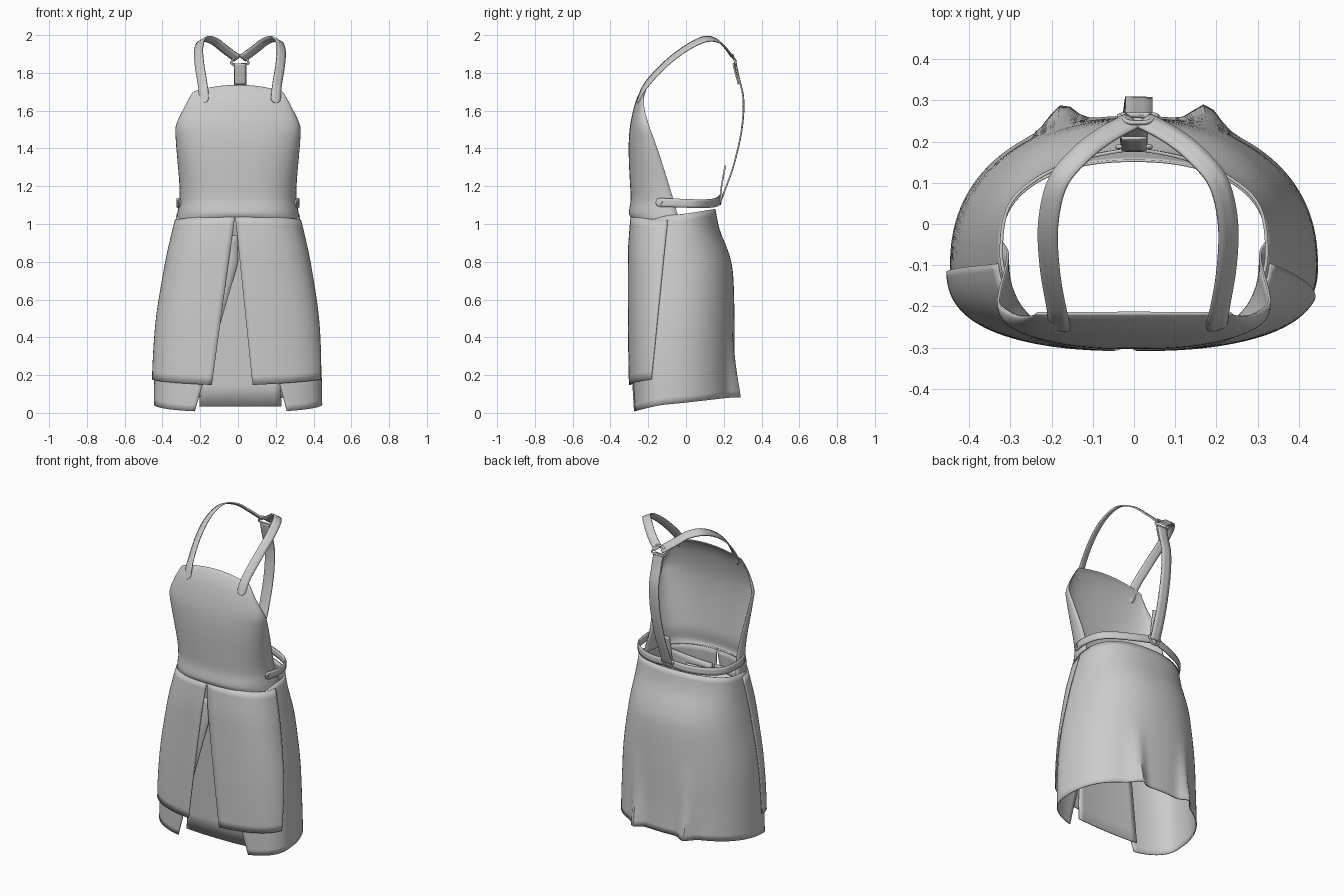
import bpy, math
from mathutils import Vector as V
from mathutils import geometry

if "Cube" in bpy.data.objects:
    bpy.data.objects.remove(bpy.data.objects["Cube"])

N_FRONT, N_BACK = 2.65, 2.22  # roundness of the body cross-section


def lerp(a, b, t):
    return a + (b - a) * t


def finish(ob, angle=40):
    bpy.ops.object.select_all(action='DESELECT')
    ob.select_set(True)
    bpy.context.view_layer.objects.active = ob
    bpy.ops.object.shade_smooth_by_angle(angle=math.radians(angle))


def sheet(name, rows, thick=0.006):
    """Thin cloth sheet from equal-length rows of points."""
    n = len(rows[0])
    faces = [(j * n + i, j * n + i + 1, (j + 1) * n + i + 1, (j + 1) * n + i)
             for j in range(len(rows) - 1) for i in range(n - 1)]
    me = bpy.data.meshes.new(name)
    me.from_pydata([tuple(p) for r in rows for p in r], [], faces)
    ob = bpy.data.objects.new(name, me)
    bpy.context.collection.objects.link(ob)
    finish(ob)
    m = ob.modifiers.new("thickness", 'SOLIDIFY')
    m.thickness, m.offset = thick, 0
    return ob


def spline(pts, steps=6):
    """Catmull-Rom through points of any dimension."""
    P = [V(p) for p in pts]
    P = [2 * P[0] - P[1]] + P + [2 * P[-1] - P[-2]]
    out = []
    for k in range(1, len(P) - 2):
        a, b, c, d = P[k - 1:k + 3]
        for s in range(steps):
            t = s / steps
            out.append(0.5 * (2 * b + (c - a) * t + (2 * a - 5 * b + 4 * c - d) * t * t
                              + (3 * b - a - 3 * c + d) * t ** 3))
    return out + [P[-2]]


def ribbon(name, pts, width, center, round_start=False, flat=False):
    """Strap along a path, facing away from a centre point."""
    path = spline(pts)
    rows = []
    if round_start:
        d = path[1] - path[0]
        path = [path[0] + d.normalized() * width * f for f in (0, .04, .15, .3, .5)] + \
               [p for p in path[1:] if (p - path[0]).length > width * .55]
    for i, p in enumerate(path):
        tan = (path[min(i + 1, len(path) - 1)] - path[max(i - 1, 0)]).normalized()
        nor = p - V(center)
        if flat:
            nor.z = 0
        side = tan.cross(nor).normalized()
        w = width / 2
        if round_start:
            r = min((p - path[0]).length / w, 1)
            w *= max(.1, math.sqrt(1 - (1 - r) ** 2))
        rows.append([p + side * w * k for k in (-1, -.33, .33, 1)])
    return sheet(name, rows, 0.008)


# Body cross-sections: z, half width, back y, front y, widest y
PROFILE = spline([(0, .444, .262, -.285, -.10), (.25, .438, .255, -.29, -.10),
                  (.5, .42, .254, -.293, -.09), (.75, .38, .245, -.293, -.08),
                  (.87, .357, .215, -.292, -.07), (.96, .34, .178, -.289, -.055),
                  (1.05, .322, .158, -.284, -.04), (1.12, .318, .148, -.284, -.04)], 5)


def section(z):
    for a, b in zip(PROFILE, PROFILE[1:]):
        if z <= b[0]:
            t = max(0, (z - a[0]) / (b[0] - a[0]))
            return [lerp(p, q, t) for p, q in zip(a[1:], b[1:])]
    return list(PROFILE[-1][1:])


def body(th, z, off=0):
    rx, yb, yf, yc = section(z)
    c, s = math.cos(th), math.sin(th)
    n, d = (N_BACK, yb - yc) if s > 0 else (N_FRONT, yc - yf)
    x = math.copysign(abs(c) ** (2 / n), c) * (rx + off)
    y = yc + math.copysign(abs(s) ** (2 / n), s) * (d + off)
    if s > 0:  # fabric folds near the back hem
        y += .06 * math.exp(-((abs(x) - .175) / .04) ** 2) * max(0, 1 - z / .55) ** 1.3
    return V((x, y, z))


def front_angle(x, z):
    return -math.acos(math.copysign(abs(x / section(z)[0]) ** (N_FRONT / 2), x))


# Wrap-around underskirt, open at the front, waist dipping at the front
rows = []
for j in range(29):
    v = j / 28
    zf = lerp(.005, .94, v)
    a0 = front_angle(max(.26 - .27 * zf, .02), zf)
    a1 = front_angle(min(-.23 + .29 * zf, 0), zf) + 2 * math.pi
    row = []
    for i in range(97):
        th = lerp(a0, a1, i / 96)
        w = (1 - math.sin(th)) / 2
        top = lerp(1.08, 1.02, w) - .08 * max(0, -math.sin(th)) ** 2
        row.append(body(th, lerp(lerp(.085, .005, w), top, v)))
    rows.append(row)
sheet("underskirt", rows)

# Inner front panel seen between the flaps
sheet("inner_front_panel",
      [[(.013 + u * lerp(.218, .17, v), lerp(-.23, -.272, v) + .01 * u * u, lerp(.035, .91, v))
        for u in [i / 6 - 1 for i in range(13)]] for v in [k / 8 for k in range(9)]])

# Two split front panels
for name, sgn, spread, y_end in (("left", -1, -.12, -.115), ("right", 1, .09, -.178)):
    rows = []
    for j in range(21):
        t = j / 20
        z0, z1 = lerp(1.045, .148, t), lerp(1.02, .178, t)
        a0 = front_angle(-.015 + spread * t, z0)
        rx, yb, yf, yc = section(z1)
        s = -(abs(lerp(-.095, y_end, t) - yc) / (yc - yf)) ** (N_FRONT / 2)
        a1 = math.asin(s) if sgn > 0 else -math.pi - math.asin(s)
        off = lerp(.006, .012, min(1, t * 5))
        rows.append([body(lerp(a0, a1, i / 28), lerp(z0, z1, i / 28), off) for i in range(29)])
    sheet(name + "_front_panel", rows)

# Bib: edge x, edge y, edge z, centre y, centre z
BIB = [(.325, -.035, 1.015, -.29, 1.035), (.318, -.047, 1.06, -.299, 1.062),
       (.307, -.067, 1.13, -.29, 1.13), (.308, -.094, 1.22, -.294, 1.22),
       (.318, -.132, 1.34, -.3, 1.35), (.326, -.166, 1.44, -.299, 1.46),
       (.326, -.195, 1.52, -.288, 1.55), (.285, -.22, 1.61, -.263, 1.65),
       (.25, -.222, 1.675, -.235, 1.71), (.235, -.216, 1.70, -.215, 1.735)]
rows = []
for ex, ey, ez, cy, cz in spline(BIB, 4):
    row = []
    for i in range(41):
        u = math.sin(lerp(-1, 1, i / 40) * math.pi / 2)
        f = max(0, 1 - abs(u) ** N_FRONT) ** (1 / N_FRONT)
        row.append((u * ex, lerp(ey, cy, f), lerp(cz, ez, u * u)))
    rows.append(row)
sheet("bib", rows)

# Shoulder straps and waist belts, one per side
STRAP = [(.188, -.256, 1.64), (.196, -.215, 1.73), (.214, -.11, 1.845), (.218, .0, 1.93),
         (.195, .1, 1.978), (.14, .168, 1.97), (.08, .215, 1.925), (.012, .252, 1.875)]
BELT = [(.306, -.16, 1.115), (.322, -.07, 1.112), (.305, .04, 1.108),
        (.235, .11, 1.108), (.12, .16, 1.115), (-.015, .185, 1.135)]
for name, s in (("left", -1), ("right", 1)):
    ribbon(name + "_shoulder_strap", [(.01 + s * x, y, z) for x, y, z in STRAP], .052,
           (.01 + s * .15, -.03, 1.76), round_start=True)
    ribbon(name + "_waist_belt", [(s * x, y, z) for x, y, z in BELT], .046,
           (0, -.06, 1.12), round_start=True, flat=True)
    bpy.ops.mesh.primitive_cylinder_add(vertices=16, radius=.011, depth=.012,
                                        location=(s * .313, -.135, 1.115),
                                        rotation=(0, math.pi / 2, -s * .25))
    bpy.context.object.name = name + "_belt_stud"
    finish(bpy.context.object)

# Back strap with folded-over ends
ribbon("back_strap", [(.01, .262, 1.85), (.012, .278, 1.78), (.012, .304, 1.66), (.01, .295, 1.5),
                      (.005, .255, 1.32), (0, .21, 1.19), (0, .187, 1.13)], .066, (.005, 0, 1.5))
ribbon("upper_strap_fold", [(.01, .252, 1.85), (.012, .262, 1.80), (.012, .278, 1.74)],
       .062, (.01, 0, 1.5))
ribbon("lower_strap_fold", [(0, .18, 1.13), (0, .188, 1.2), (0, .208, 1.31)],
       .06, (0, 0, 1.5))


# Wire rings joining the straps
def ring(name, corners, radius=.006):
    cu = bpy.data.curves.new(name, 'CURVE')
    cu.dimensions = '3D'
    cu.bevel_depth, cu.bevel_resolution = radius, 2
    sp = cu.splines.new('POLY')
    pts = []
    n = len(corners)
    for i, c in enumerate(corners):  # rounded corners
        c, a, b = V(c), V(corners[i - 1]), V(corners[(i + 1) % n])
        p, q = lerp(c, a, .25), lerp(c, b, .25)
        pts += geometry.interpolate_bezier(p, lerp(p, c, .6), lerp(q, c, .6), q, 5)
    sp.points.add(len(pts) - 1)
    for k, p in zip(sp.points, pts):
        k.co = (*p, 1)
    sp.use_cyclic_u = True
    ob = bpy.data.objects.new(name, cu)
    bpy.context.collection.objects.link(ob)


ring("shoulder_ring", [(-.042, .265, 1.845), (.062, .265, 1.845), (.035, .246, 1.895), (-.015, .246, 1.895)])
ring("waist_ring", [(-.045, .188, 1.15), (.045, .188, 1.15), (.02, .18, 1.105), (-.02, .18, 1.105)])
